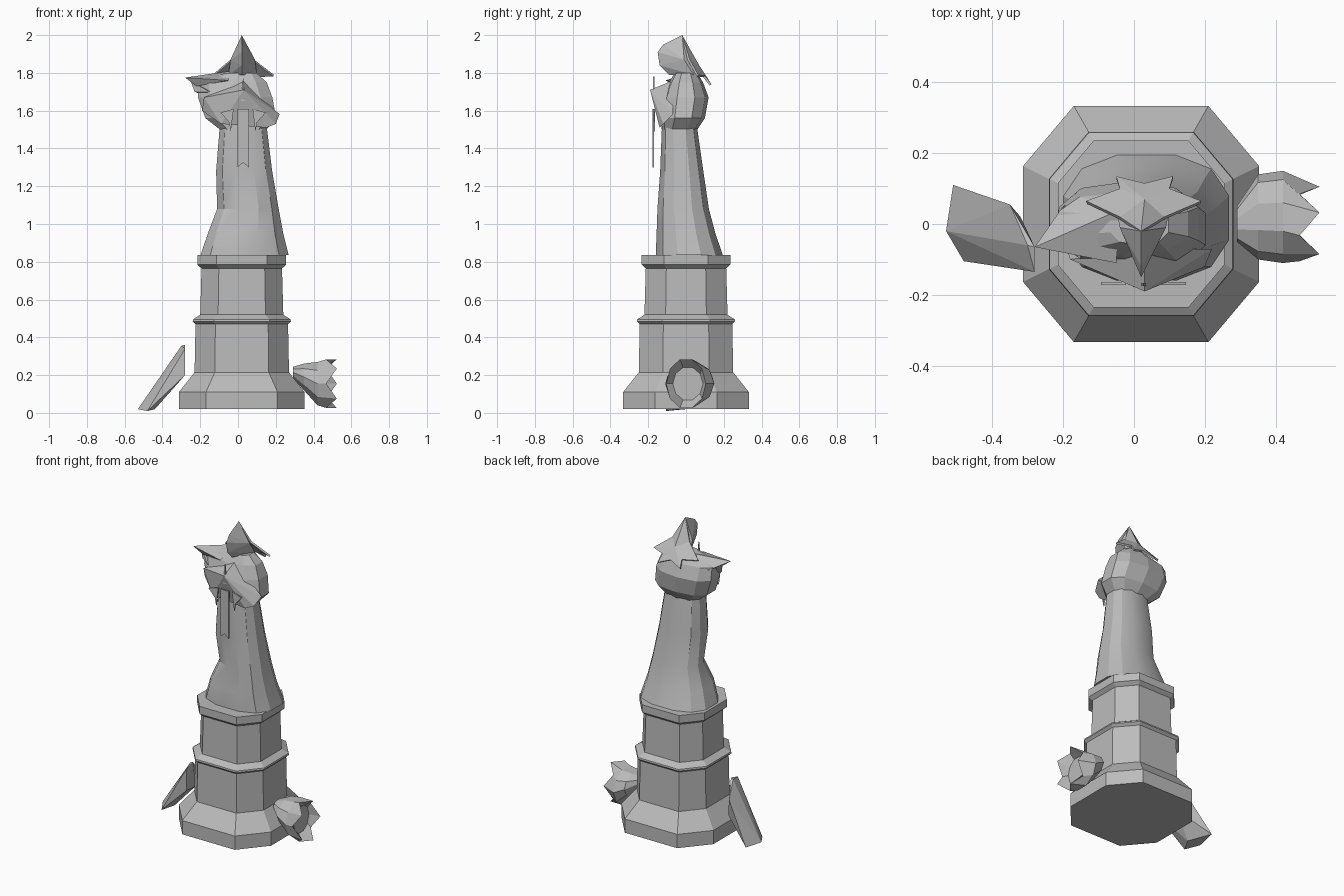
import bpy
import bmesh
from math import cos, sin, pi, copysign
from mathutils import Vector

default_cube = bpy.data.objects.get("Cube")
if default_cube:
    bpy.data.objects.remove(default_cube, do_unlink=True)

stone = bpy.data.materials.new("grey_stone")
stone.use_nodes = True
stone.diffuse_color = (0.5, 0.5, 0.5, 1)
stone.node_tree.nodes["Principled BSDF"].inputs["Base Color"].default_value = stone.diffuse_color


def finish(name, bm, smooth=False):
    """Turn a bmesh into a stone object."""
    bmesh.ops.recalc_face_normals(bm, faces=bm.faces)
    mesh = bpy.data.meshes.new(name)
    bm.to_mesh(mesh)
    bm.free()
    mesh.materials.append(stone)
    obj = bpy.data.objects.new(name, mesh)
    bpy.context.collection.objects.link(obj)
    if smooth:
        bpy.ops.object.select_all(action='DESELECT')
        obj.select_set(True)
        bpy.context.view_layer.objects.active = obj
        bpy.ops.object.shade_smooth_by_angle()
    return obj


def loft(name, rings, smooth=False):
    """Skin a stack of equal-sized rings and cap both ends."""
    bm = bmesh.new()
    rows = [[bm.verts.new(p) for p in ring] for ring in rings]
    count = len(rows[0])
    for low, high in zip(rows, rows[1:]):
        for i in range(count):
            j = (i + 1) % count
            bm.faces.new((low[i], low[j], high[j], high[i]))
    bm.faces.new(rows[0])
    bm.faces.new(rows[-1])
    return finish(name, bm, smooth)


def hull(name, points):
    """Faceted stone chunk spanning a few corner points."""
    bm = bmesh.new()
    for p in points:
        bm.verts.new(p)
    result = bmesh.ops.convex_hull(bm, input=bm.verts)
    loose = {v for v in result["geom_interior"] if isinstance(v, bmesh.types.BMVert)}
    bmesh.ops.delete(bm, geom=list(loose), context='VERTS')
    return finish(name, bm)


def plate(name, outline, y, depth=0.008):
    """Thin upright plate cut to an x, z outline."""
    bm = bmesh.new()
    face = bm.faces.new([bm.verts.new((x, y, z)) for x, z in outline])
    extruded = bmesh.ops.extrude_face_region(bm, geom=[face])["geom"]
    moved = [v for v in extruded if isinstance(v, bmesh.types.BMVert)]
    bmesh.ops.translate(bm, verts=moved, vec=(0, depth, 0))
    return finish(name, bm)


def box_ring(left, right, front, back, z, count=12):
    """Rounded ring fitted inside x and y limits."""
    points = []
    for i in range(count):
        a = 2 * pi * (i + 0.5) / count
        c, s = (copysign(abs(f) ** 0.8, f) for f in (cos(a), sin(a)))
        points.append(Vector(((left + right) / 2 + c * (right - left) / 2,
                              (front + back) / 2 + s * (back - front) / 2, z)))
    return points


# Pedestal: stacked chamfered octagons
AXIS = 0.02


def octagon(half, z):
    corner = [(1, -0.49), (1, 0.49), (0.57, 1), (-0.57, 1),
              (-1, 0.49), (-1, -0.49), (-0.57, -1), (0.57, -1)]
    return [(AXIS + half * x, half * y, z) for x, y in corner]


tiers = [(0.333, 0.02), (0.333, 0.11), (0.25, 0.215), (0.245, 0.47), (0.26, 0.485),
         (0.258, 0.495), (0.22, 0.52), (0.213, 0.765), (0.235, 0.785), (0.235, 0.835)]
loft("pedestal", [octagon(*tier) for tier in tiers])

# Robe, with a fold pressed into its right front
robe_rings = [box_ring(*limits) for limits in [
    (-0.205, 0.275, -0.165, 0.2, 0.835),
    (-0.165, 0.245, -0.16, 0.16, 0.95),
    (-0.115, 0.22, -0.155, 0.125, 1.08),
    (-0.12, 0.185, -0.14, 0.095, 1.28),
    (-0.1, 0.155, -0.13, 0.06, 1.52)]]
for p in robe_rings[2]:
    if p.x < 0.03 and p.y < -0.06:
        p.y += 0.04
loft("robe", robe_rings, True)

# Rounded mantle over the shoulders
loft("shoulder_mantle", [box_ring(*limits, 10) for limits in [
    (-0.1, 0.155, -0.13, 0.06, 1.5),
    (-0.18, 0.21, -0.13, 0.1, 1.56),
    (-0.22, 0.19, -0.12, 0.12, 1.67),
    (-0.22, 0.16, -0.09, 0.09, 1.75),
    (-0.07, 0.1, -0.06, 0.06, 1.8)]])

# Front collar, sagging to the left shoulder
hull("front_collar", [
    (0.03, -0.19, 1.71), (-0.18, -0.1, 1.67), (-0.19, -0.07, 1.6),
    (0.2, -0.12, 1.53), (0.22, -0.07, 1.58), (0.03, -0.16, 1.61),
    (-0.09, -0.13, 1.53), (0.15, -0.14, 1.51), (0.03, -0.07, 1.76)])

# Broken right shoulder: jagged shards
hull("broken_shoulder", [
    (-0.28, -0.065, 1.775), (-0.2, 0.05, 1.74), (-0.05, -0.11, 1.76),
    (-0.04, 0.04, 1.81), (-0.22, -0.05, 1.73), (-0.1, 0.08, 1.74)])
hull("shoulder_shard", [
    (-0.25, -0.02, 1.755), (-0.23, -0.04, 1.7), (-0.15, -0.1, 1.7),
    (-0.16, 0.04, 1.74), (-0.12, 0, 1.66)])

# Hood with a forward curling tip
hull("hood", [
    (AXIS, -0.02, 2.0), (AXIS, -0.12, 1.95), (AXIS, -0.15, 1.91), (AXIS, -0.14, 1.84),
    (-0.04, -0.01, 1.87), (0.09, -0.01, 1.87), (AXIS, -0.09, 1.79),
    (-0.05, 0.04, 1.79), (0.1, 0.04, 1.79), (AXIS, 0.07, 1.83)])

# Star shaped rear hem of the hood
rim = [(AXIS, -0.02, 2.0), (0.085, 0.02, 1.87), (0.19, 0.065, 1.79), (0.1, 0.1, 1.785),
       (0.11, 0.135, 1.74), (0.03, 0.115, 1.77), (-0.05, 0.135, 1.74), (-0.04, 0.1, 1.785),
       (-0.135, 0.065, 1.79), (-0.04, 0.02, 1.87)]
bm = bmesh.new()
hub = bm.verts.new((0.03, 0.07, 1.84))
star = [bm.verts.new(p) for p in rim]
for a, b in zip(star, star[1:] + star[:1]):
    bm.faces.new((hub, a, b))
hem = finish("hood_star", bm)
hem.modifiers.new("thickness", 'SOLIDIFY').thickness = 0.012

# Forked ribbon, side tassels and clasp pin
MID = 0.027
plate("ribbon", [(MID - 0.03, 1.61), (MID + 0.03, 1.61), (MID + 0.03, 1.3),
                 (MID, 1.325), (MID - 0.03, 1.3)], -0.178)
for side, name in ((-1, "right_tassel"), (1, "left_tassel")):
    plate(name, [(MID + side * x, z) for x, z in
                 [(0.05, 1.61), (0.12, 1.59), (0.075, 1.54), (0.065, 1.49)]], -0.172)
plate("clasp_pin", [(MID - 0.012, 1.65), (MID + 0.012, 1.65), (MID, 1.78)], -0.175)

# Fallen head: hollow shell with a jagged open end
SIDES = 10


def shell_ring(x, y, z, wide, tall, jag=0):
    return [(x + jag * (-1) ** i, y + wide * cos(2 * pi * i / SIDES),
             z + tall * sin(2 * pi * i / SIDES)) for i in range(SIDES)]


loft("fallen_head", [shell_ring(*values) for values in [
    (0.29, 0, 0.215, 0.05, 0.03),
    (0.35, 0.02, 0.19, 0.12, 0.075),
    (0.42, 0.02, 0.155, 0.13, 0.12),
    (0.495, 0, 0.155, 0.105, 0.135, 0.028),
    (0.45, 0.01, 0.155, 0.08, 0.09)]])

# Fallen slab leaning on the plinth
hull("fallen_slab", [
    (-0.53, -0.02, 0.02), (-0.51, 0.11, 0.03), (-0.48, -0.105, 0.01),
    (-0.44, -0.03, 0.02), (-0.35, 0.055, 0.28), (-0.32, 0.02, 0.16),
    (-0.3, -0.06, 0.355), (-0.28, -0.065, 0.36), (-0.28, -0.135, 0.34), (-0.28, -0.135, 0.2)])
